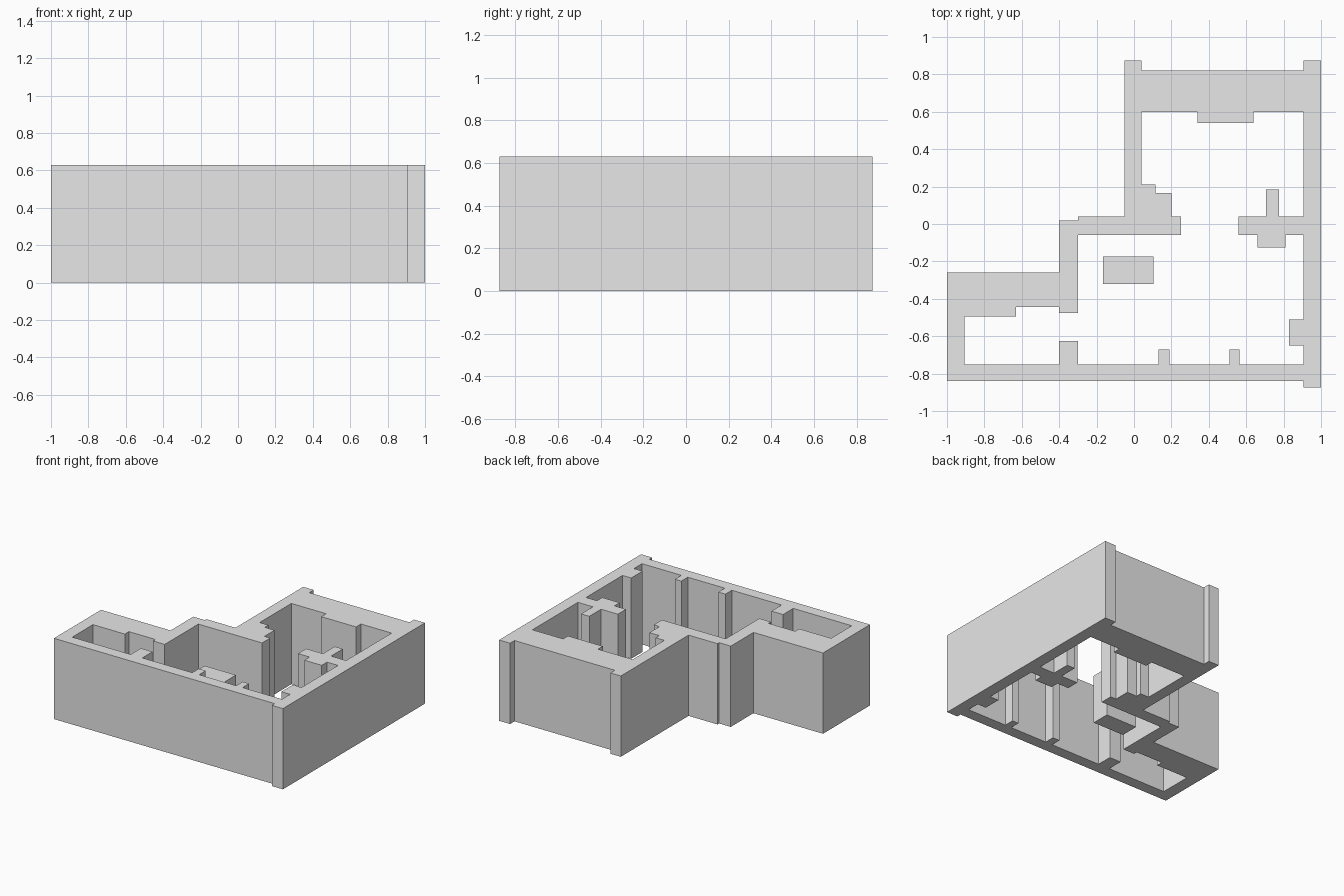
import bpy
import bmesh

cube = bpy.data.objects.get("Cube")
if cube:
    bpy.data.objects.remove(cube, do_unlink=True)

WALL_HEIGHT = 0.63
COUNTER_HEIGHT = 0.385

grey = bpy.data.materials.new("plaster_grey")
grey.use_nodes = True
grey.diffuse_color = (0.8, 0.8, 0.8, 1)
grey.node_tree.nodes["Principled BSDF"].inputs["Base Color"].default_value = (0.8, 0.8, 0.8, 1)


def extrude_plan(name, rects, height):
    """Merge plan rectangles (x0, x1, y0, y1) into one clean solid."""
    xs = sorted({x for r in rects for x in r[:2]})
    ys = sorted({y for r in rects for y in r[2:]})
    bm = bmesh.new()
    grid = {}

    def corner(x, y):
        if (x, y) not in grid:
            grid[x, y] = bm.verts.new((x, y, 0))
        return grid[x, y]

    for xa, xb in zip(xs, xs[1:]):
        for ya, yb in zip(ys, ys[1:]):
            cx, cy = (xa + xb) / 2, (ya + yb) / 2
            if any(r[0] < cx < r[1] and r[2] < cy < r[3] for r in rects):
                bm.faces.new([corner(xa, ya), corner(xb, ya), corner(xb, yb), corner(xa, yb)])

    floor = bm.faces[:]
    new = bmesh.ops.extrude_face_region(bm, geom=floor, use_keep_orig=True)["geom"]
    top = [v for v in new if isinstance(v, bmesh.types.BMVert)]
    bmesh.ops.translate(bm, verts=top, vec=(0, 0, height))
    bmesh.ops.recalc_face_normals(bm, faces=bm.faces)
    bmesh.ops.dissolve_limit(bm, angle_limit=0.01, verts=bm.verts, edges=bm.edges)
    bmesh.ops.triangulate(bm, faces=[f for f in bm.faces if len(f.verts) > 4])

    mesh = bpy.data.meshes.new(name)
    bm.to_mesh(mesh)
    bm.free()
    mesh.materials.append(grey)
    obj = bpy.data.objects.new(name, mesh)
    bpy.context.collection.objects.link(obj)
    return obj


outer_walls = [
    (-1, 0.95, -0.84, -0.75),       # front wall
    (0.905, 1, -0.875, 0.875),      # right wall
    (0.04, 0.95, 0.6, 0.82),        # back wall
    (-0.05, 0.04, -0.06, 0.875),    # back room side wall
    (-1, -0.905, -0.84, -0.26),     # left wall
    (-1, -0.4, -0.445, -0.26),      # left room back wall
    (-0.95, -0.63, -0.495, -0.3),   # left room thick corner
]
inner_walls = [
    (-0.4, -0.3, -0.475, 0.02),     # left room partition
    (-0.3, 0.25, -0.06, 0.04),      # partition left of the opening
    (0.56, 0.95, -0.06, 0.04),      # partition right of the opening
]
pilasters = [
    (-0.4, -0.3, -0.8, -0.625),
    (0.13, 0.19, -0.8, -0.67),
    (0.51, 0.565, -0.8, -0.67),
    (0.83, 0.95, -0.65, -0.51),
    (0.66, 0.81, -0.125, 0),
    (0.705, 0.775, 0, 0.185),
    (0.34, 0.64, 0.54, 0.7),
    (0, 0.115, 0, 0.21),
    (0, 0.2, 0, 0.165),
]

extrude_plan("house_walls", outer_walls + inner_walls + pilasters, WALL_HEIGHT)
extrude_plan("island_counter", [(-0.165, 0.105, -0.32, -0.175)], COUNTER_HEIGHT)
